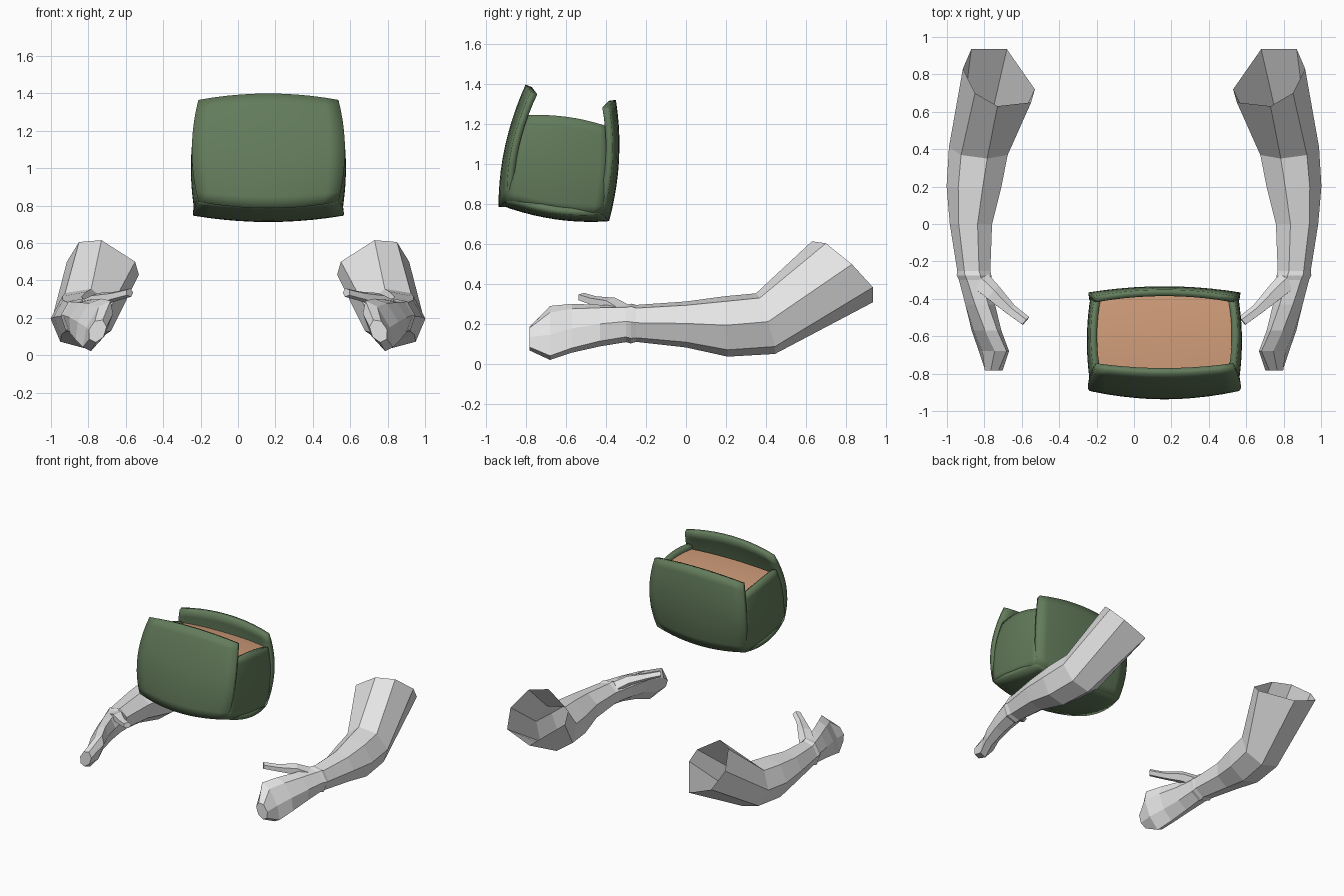
import bpy, bmesh, math
from mathutils import Vector

if "Cube" in bpy.data.objects:
    bpy.data.objects.remove(bpy.data.objects["Cube"])


def material(name, rgb):
    m = bpy.data.materials.new(name)
    m.diffuse_color = (*rgb, 1)
    m.use_nodes = True
    m.node_tree.nodes["Principled BSDF"].inputs["Base Color"].default_value = m.diffuse_color
    return m


GREY = material("pale_grey", (0.78, 0.78, 0.78))
GREEN = material("moss_green", (0.125, 0.2, 0.105))
TAN = material("warm_tan", (0.62, 0.33, 0.19))


def finish(name, bm, mat):
    bmesh.ops.recalc_face_normals(bm, faces=bm.faces)
    me = bpy.data.meshes.new(name)
    bm.to_mesh(me)
    bm.free()
    me.materials.append(mat)
    ob = bpy.data.objects.new(name, me)
    bpy.context.collection.objects.link(ob)
    return ob


def loft(name, rings, mat, cap_start=False):
    """Skin a list of rings; the last ring is always closed."""
    bm = bmesh.new()
    vr = [[bm.verts.new(p) for p in r] for r in rings]
    n = len(vr[0])
    for a, b in zip(vr, vr[1:]):
        for i in range(n):
            j = (i + 1) % n
            bm.faces.new((a[i], a[j], b[j], b[i]))
    bm.faces.new(vr[-1])
    if cap_start:
        bm.faces.new(vr[0])
    ob = finish(name, bm, mat)
    mir = ob.modifiers.new("mirror", "MIRROR")
    mir.use_clip = False
    mir.use_mirror_merge = False
    return ob


def arm_ring(y, cx, cz, a, b, roll, tilt=0.0):
    """Seven-sided ellipse; a runs along the rolled axis, tilt leans it in y."""
    r = math.radians(roll)
    pts = []
    for i in range(7):
        t = math.tau * i / 7
        p, q = a * math.cos(t), b * math.sin(t)
        pts.append((cx + p * math.cos(r) + q * math.sin(r),
                    y - tilt * math.cos(t),
                    cz + p * math.sin(r) - q * math.cos(r)))
    return pts


# arms: open sleeve end, elbow, forearm, wrist crease, mitten hand
shoulder = [(.73, .63, .615), (.85, .70, .605), (.915, .83, .50), (.87, .935, .385),
            (.68, .935, .31), (.53, .72, .43), (.55, .65, .50)]
arm = [shoulder] + [arm_ring(*s) for s in (
    (.40, .825, .205, .155, .165, 105, .05),
    (.20, .85, .19, .155, .152, 105, .01),
    (.00, .867, .20, .118, .118, 105),
    (-.25, .853, .205, .095, .092, 105),
    (-.275, .853, .205, .103, .095, 108),
    (-.30, .848, .205, .096, .088, 110),
    (-.43, .825, .195, .112, .075, 114),
    (-.57, .79, .18, .136, .062, 116),
    (-.68, .748, .155, .152, .055, 116),
    (-.782, .752, .13, .065, .045, 116))]
loft("arm", arm, GREY)

# thumbs
path = [(.83, -.30, .25), (.755, -.37, .295), (.66, -.46, .315), (.58, -.52, .335)]
d = Vector((-.74, -.66, .12)).normalized()
side = d.cross(Vector((0, 0, 1))).normalized()
up = side.cross(d)
thumb = []
for p, r in zip(path, (.06, .05, .033, .03)):
    thumb.append([Vector(p) + r * (math.cos(math.tau * k / 5) * side
                                   + .8 * math.sin(math.tau * k / 5) * up)
                  for k in range(5)])
loft("thumb", thumb, GREY, cap_start=True)


def panel(name, corners, normal, bulge, mat, thick, n=10):
    """Bowed panel; corners run round the quad, edges swell outwards too."""
    a, b, c, e = [Vector(p) for p in corners]
    U = ((b - a) + (c - e)).normalized()
    V = ((e - a) + (c - b)).normalized()
    N = Vector(normal)
    bm = bmesh.new()
    grid = []
    for j in range(n + 1):
        v = 2 * j / n - 1
        row = []
        for i in range(n + 1):
            u = 2 * i / n - 1
            lo, hi = a.lerp(b, i / n), e.lerp(c, i / n)
            p = lo.lerp(hi, j / n)
            fu, fv = (1 - u * u) / 2, (1 - v * v) / 2
            p += bulge * (N * (fu + fv) + U * u * fv + V * v * fu)
            row.append(bm.verts.new(p))
        grid.append(row)
    for j in range(n):
        for i in range(n):
            bm.faces.new((grid[j][i], grid[j][i + 1], grid[j + 1][i + 1], grid[j + 1][i]))
    ob = finish(name, bm, mat)
    if ob.data.polygons[0].normal.dot(N) < 0:
        ob.data.flip_normals()
    if thick:
        s = ob.modifiers.new("thickness", "SOLIDIFY")
        s.thickness = thick
        s.offset = -1
    bpy.ops.object.select_all(action="DESELECT")
    ob.select_set(True)
    bpy.context.view_layer.objects.active = ob
    bpy.ops.object.shade_smooth_by_angle(angle=math.radians(35))
    return ob


# padded open box: x limits and (y, z) of its corners
L, R = -.212, .537
FB, FT = (-.895, .82), (-.775, 1.365)
BB, BT = (-.415, .75), (-.385, 1.29)
SF, SB = (-.80, 1.245), (-.395, 1.19)


def quad(p, q):
    return [(L, *p), (R, *p), (R, *q), (L, *q)]


panel("box_front", quad(FB, FT), (0, -1, 0), .07, GREEN, .035)
panel("box_back", quad(BB, BT), (0, 1, 0), .065, GREEN, .035)
panel("box_bottom", quad(FB, BB), (0, 0, -1), .06, GREEN, .035)
for name, x, s in (("box_left", L, -1), ("box_right", R, 1)):
    panel(name, [(x, *FB), (x, *BB), (x, *SB), (x, *SF)], (s, 0, 0), .04, GREEN, .035)

# filling inside the box
panel("filling", [(L + .005, -.80, 1.205), (R - .005, -.80, 1.205),
                  (R - .005, -.385, 1.18), (L + .005, -.385, 1.18)],
      (0, 0, 1), .02, TAN, 0)
